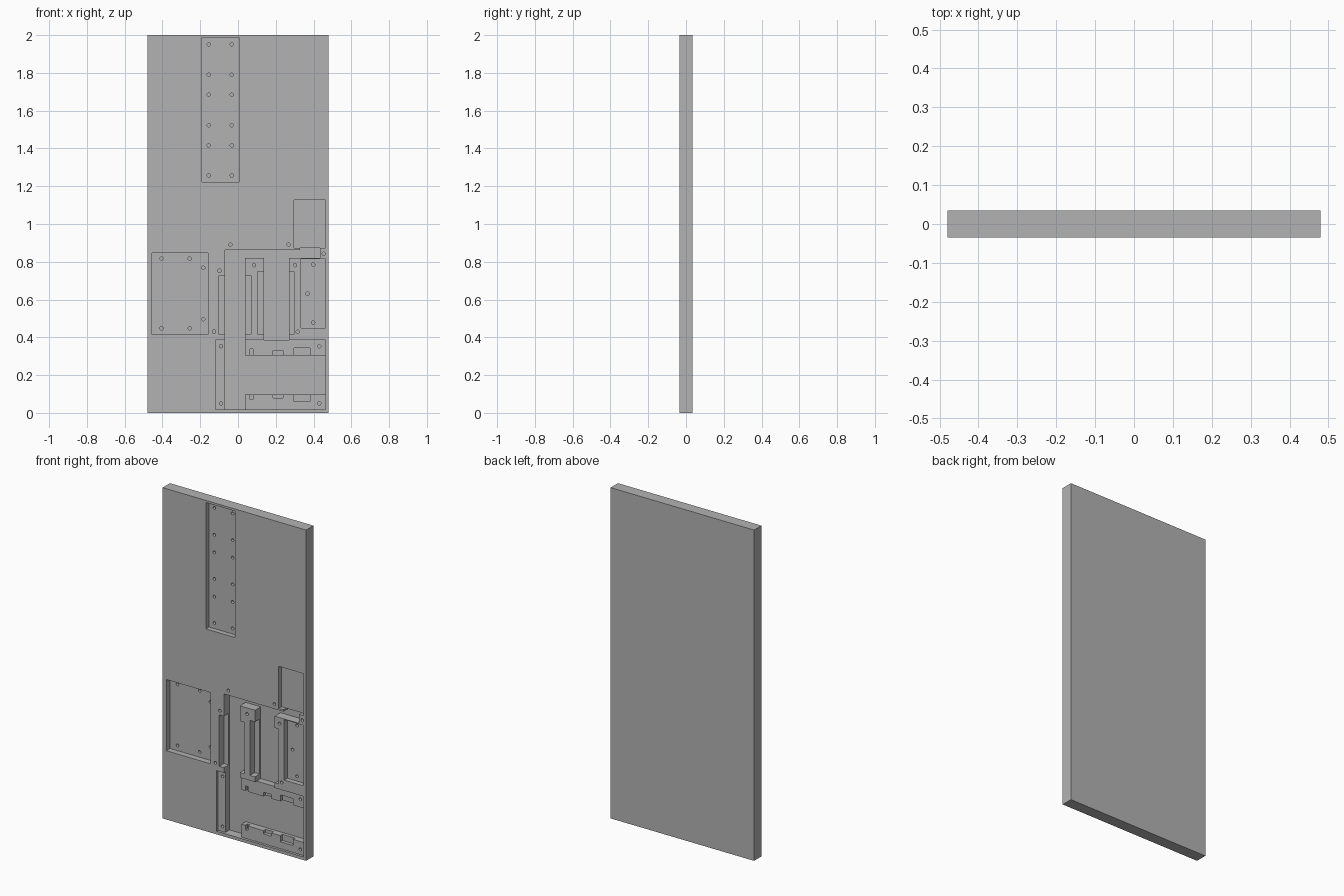
import bpy
import bmesh
from math import cos, sin, tau

cube = bpy.data.objects.get("Cube")
if cube:
    bpy.data.objects.remove(cube, do_unlink=True)

FRONT = -0.035
BACK = 0.035

grey = bpy.data.materials.new("plain grey")
grey.use_nodes = True
colour = (0.45, 0.45, 0.45, 1)
grey.diffuse_color = colour
grey.node_tree.nodes["Principled BSDF"].inputs["Base Color"].default_value = colour


def rect(x0, x1, z0, z1):
    return [(x0, z0), (x1, z0), (x1, z1), (x0, z1)]


def circle(x, z, r=0.009, sides=16):
    return [(x + r * cos(tau * i / sides), z + r * sin(tau * i / sides)) for i in range(sides)]


def prism(name, outlines, y0, y1):
    """Extrude x-z outlines from y0 to y1 into one object."""
    bm = bmesh.new()
    for pts in outlines:
        face = bm.faces.new([bm.verts.new((x, y0, z)) for x, z in pts])
        out = bmesh.ops.extrude_face_region(bm, geom=[face])
        moved = [v for v in out["geom"] if isinstance(v, bmesh.types.BMVert)]
        bmesh.ops.translate(bm, verts=moved, vec=(0, y1 - y0, 0))
    bmesh.ops.recalc_face_normals(bm, faces=bm.faces)
    mesh = bpy.data.meshes.new(name)
    bm.to_mesh(mesh)
    bm.free()
    mesh.materials.append(grey)
    obj = bpy.data.objects.new(name, mesh)
    bpy.context.scene.collection.objects.link(obj)
    return obj


panel = prism("panel", [rect(-0.48, 0.48, 0, 2)], FRONT, BACK)


def cut(outlines, depth):
    """Sink the outlines into the front of the panel."""
    cutter = prism("cutter", outlines, FRONT - 0.02, FRONT + depth)
    cutter.hide_render = True
    mod = panel.modifiers.new("cut", "BOOLEAN")
    mod.operation = "DIFFERENCE"
    mod.solver = "EXACT"
    mod.object = cutter
    deps = bpy.context.evaluated_depsgraph_get()
    mesh = bpy.data.meshes.new_from_object(panel.evaluated_get(deps))
    panel.modifiers.clear()
    panel.data = mesh
    bpy.data.objects.remove(cutter, do_unlink=True)


# Shallow shelf at the bottom
cut([rect(-0.12, 0.462, 0.019, 0.385)], 0.015)

# Rectangular pockets: tall upper, left, right
cut([rect(-0.19, 0.005, 1.223, 1.987), rect(0.333, 0.462, 0.449, 0.814)], 0.03)
cut([rect(-0.455, -0.16, 0.416, 0.846)], 0.035)
cut([rect(0.297, 0.462, 0.873, 1.127)], 0.025)

# Slots beside the deep channel
cut([rect(-0.101, -0.05, 0.416, 0.727), rect(0.02, 0.069, 0.416, 0.727),
     rect(0.104, 0.16, 0.416, 0.748), rect(0.25, 0.297, 0.416, 0.748)], 0.045)

# Notches in the two shelf edges
notches = [(0.063, 0.08, 0.07, 0.337), (0.185, 0.238, 0.078, 0.33), (0.297, 0.382, 0.061, 0.344)]
cut([rect(a, b, low, 0.12) for a, b, low, high in notches]
    + [rect(a, b, 0.28, high) for a, b, low, high in notches], 0.035)

# Deep branching channel
cut([[(-0.07, 0.019), (0.037, 0.019), (0.037, 0.098), (0.462, 0.098),
      (0.462, 0.305), (0.037, 0.305), (0.037, 0.819), (0.138, 0.819),
      (0.138, 0.385), (0.27, 0.385), (0.27, 0.819), (0.434, 0.819),
      (0.434, 0.873), (0.329, 0.873), (0.329, 0.862), (-0.07, 0.862)]], 0.055)

# Screw holes in the pocket floors and the front surface
holes = [(x, z) for x in (-0.155, -0.033) for z in (1.952, 1.79, 1.684, 1.523, 1.416, 1.257)]
holes += [(x, z) for x in (-0.405, -0.256) for z in (0.448, 0.817)]
holes += [(-0.184, 0.769), (-0.184, 0.496), (0.398, 0.785), (0.368, 0.631), (0.398, 0.478)]
cut([circle(x, z) for x, z in holes], 0.055)
surface = [(-0.04, 0.891), (0.268, 0.891), (0.454, 0.843), (-0.098, 0.753),
           (-0.127, 0.43), (0.316, 0.43), (0.085, 0.782), (0.302, 0.782)]
surface += [(x, z) for x in (-0.09, 0.43) for z in (0.05, 0.353)]
cut([circle(x, z) for x, z in surface], 0.035)
